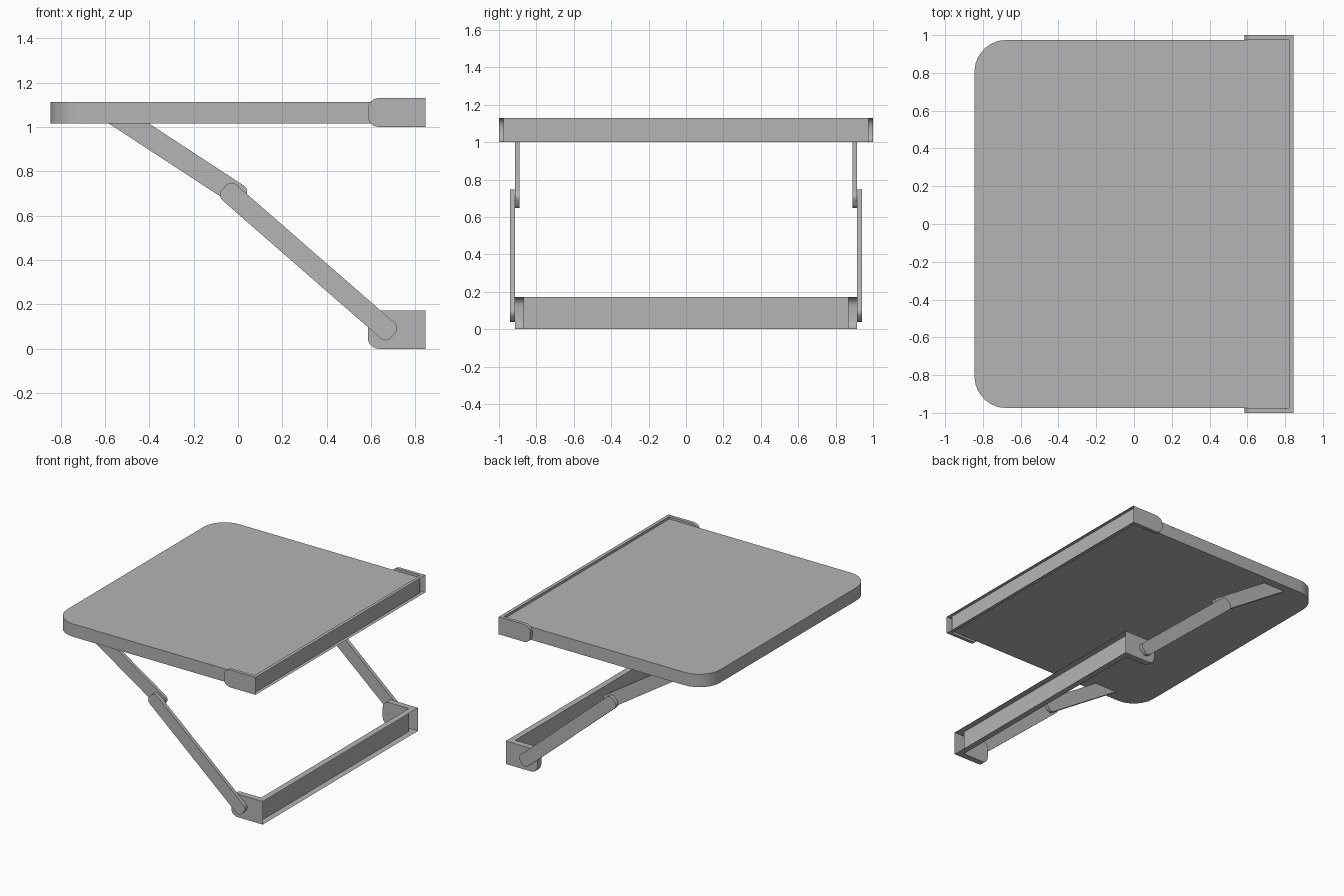
import bpy
import bmesh
from mathutils import Vector

cube = bpy.data.objects.get("Cube")
if cube:
    bpy.data.objects.remove(cube, do_unlink=True)

grey = bpy.data.materials.new("plain grey")
grey.use_nodes = True
colour = (0.46, 0.46, 0.46, 1)
grey.diffuse_color = colour
grey.node_tree.nodes["Principled BSDF"].inputs["Base Color"].default_value = colour


def prism(points, offset):
    """Close a flat outline and push it along an offset."""
    bm = bmesh.new()
    face = bm.faces.new([bm.verts.new(p) for p in points])
    new = bmesh.ops.extrude_face_region(bm, geom=[face], use_keep_orig=True)["geom"]
    verts = [v for v in new if isinstance(v, bmesh.types.BMVert)]
    bmesh.ops.translate(bm, verts=verts, vec=offset)
    bmesh.ops.recalc_face_normals(bm, faces=bm.faces)
    return bm


def round_edges(bm, rule, radius, segments=6):
    """Round every edge whose two ends satisfy the rule."""
    edges = [e for e in bm.edges if rule(e, e.verts[0].co, e.verts[1].co)]
    bmesh.ops.bevel(bm, geom=edges, offset=radius, segments=segments,
                    profile=0.5, affect='EDGES')


def finish(name, bm):
    bmesh.ops.recalc_face_normals(bm, faces=bm.faces)
    mesh = bpy.data.meshes.new(name)
    bm.to_mesh(mesh)
    bm.free()
    mesh.materials.append(grey)
    obj = bpy.data.objects.new(name, mesh)
    bpy.context.collection.objects.link(obj)
    bpy.ops.object.select_all(action='DESELECT')
    obj.select_set(True)
    bpy.context.view_layer.objects.active = obj
    bpy.ops.object.shade_smooth_by_angle()


# Table top with two rounded outer corners
LEFT, RIGHT, HALF = -0.845, 0.82, 0.975
outline = [(LEFT, -HALF), (RIGHT, -HALF), (RIGHT, HALF), (LEFT, HALF)]
top = prism([(x, y, 1.016) for x, y in outline], (0, 0, 0.096))
round_edges(top, lambda e, a, b: abs(a.z - b.z) > 0.05 and a.x < 0, 0.17)
finish("table_top", top)


# U-shaped wall brackets, hollow and open at the wall side
def bracket(name, half, thick, low, high):
    tip, wall = 0.585, 0.845
    inner, web = half - thick, wall - thick
    plan = [(wall, -half), (wall, half), (tip, half), (tip, inner),
            (web, inner), (web, -inner), (tip, -inner), (tip, -half)]
    bm = prism([(x, y, low) for x, y in plan], (0, 0, high - low))
    round_edges(bm, lambda e, a, b: max(a.x, b.x) < tip + 0.01
                and abs(a.y - b.y) > 0.01, 0.05)
    back = [f for f in bm.faces if f.calc_center_median().x > wall - 0.001]
    bmesh.ops.delete(bm, geom=back, context='FACES_ONLY')
    finish(name, bm)


bracket("upper_bracket", 1.0, 0.025, 1.0, 1.13)
bracket("lower_bracket", 0.915, 0.045, 0.0, 0.172)


# Folding arms: flat bars in the xz plane with rounded ends
def arm(name, start, end, width, y, thick, round_start):
    a, b = Vector((start[0], y, start[1])), Vector((end[0], y, end[1]))
    along = (b - a).normalized()
    side = Vector((-along.z, 0, along.x)) * width / 2
    bm = prism([a - side, b - side, b + side, a + side], (0, thick, 0))

    def is_corner(e, p, q):
        across = abs(p.y - q.y) > abs(thick) / 2
        return across and (round_start or (p - b).length < width)

    round_edges(bm, is_corner, 0.033)
    finish(name, bm)


for word, sign in (("right", -1), ("left", 1)):
    arm(word + "_upper_arm", (-0.56, 1.06), (0.027, 0.676), 0.099,
        0.89 * sign, 0.025 * sign, False)
    arm(word + "_lower_arm", (-0.064, 0.726), (0.70, 0.06), 0.094,
        0.915 * sign, 0.027 * sign, True)
